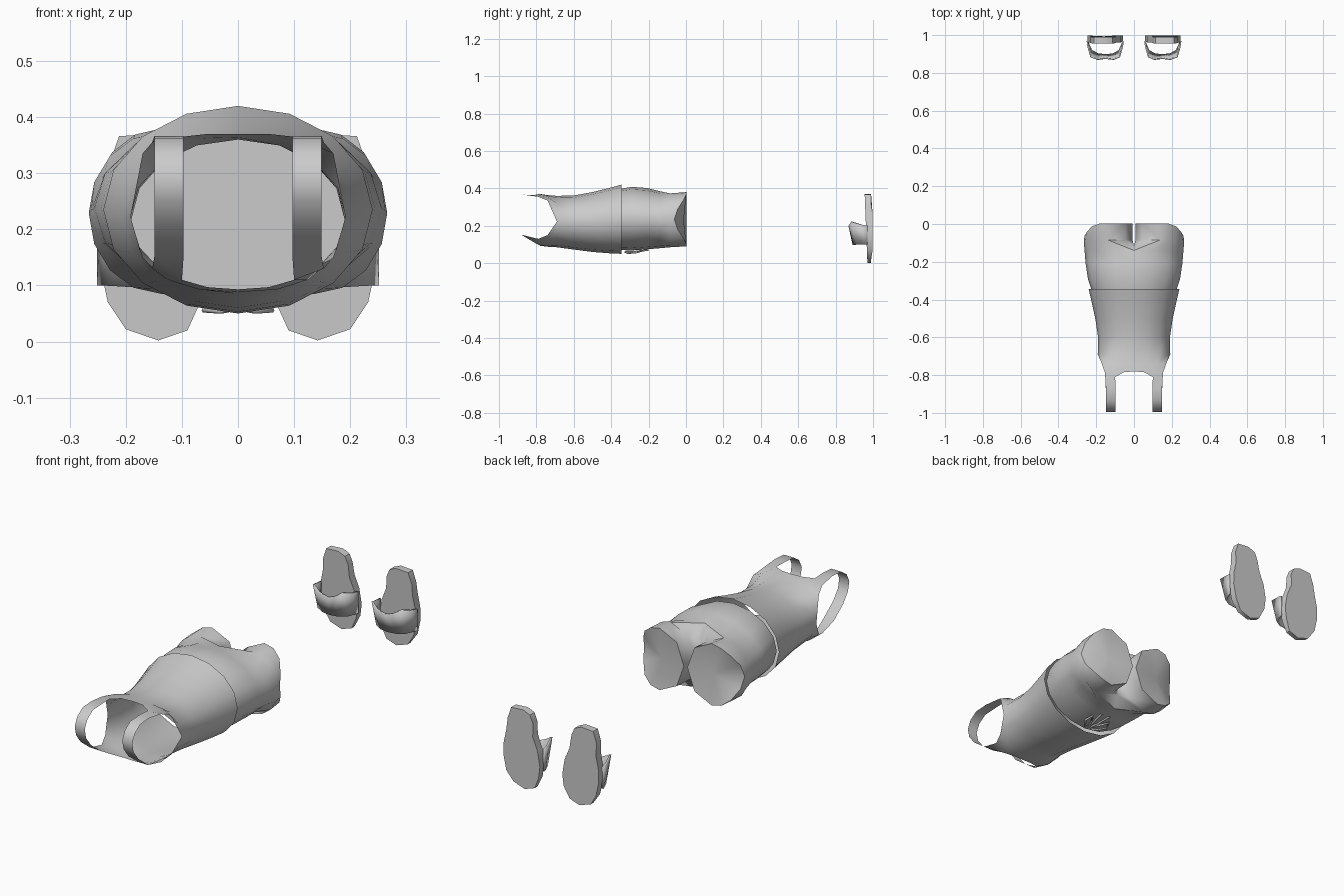
import bpy, bmesh
from math import sin, cos, radians, pi

if "Cube" in bpy.data.objects:
    bpy.data.objects.remove(bpy.data.objects["Cube"])


def finish(bm, name, angle=50):
    bmesh.ops.recalc_face_normals(bm, faces=bm.faces[:])
    me = bpy.data.meshes.new(name)
    bm.to_mesh(me)
    bm.free()
    ob = bpy.data.objects.new(name, me)
    bpy.context.collection.objects.link(ob)
    bpy.ops.object.select_all(action='DESELECT')
    ob.select_set(True)
    bpy.context.view_layer.objects.active = ob
    bpy.ops.object.shade_smooth_by_angle(angle=radians(angle))
    return ob


def ring(bm, y, half, z0, z1, n=16):
    zc, h = (z0 + z1) / 2, (z1 - z0) / 2
    return [bm.verts.new((half * cos(2 * pi * k / n), y, zc + h * sin(2 * pi * k / n)))
            for k in range(n)]


def bridge(bm, a, b, closed=True):
    n = len(a)
    for i in range(n if closed else n - 1):
        j = (i + 1) % n
        quad = list(dict.fromkeys((a[i], a[j], b[j], b[i])))
        if len(quad) > 2:
            bm.faces.new(quad)


# Tank top: tube body, then an upper and a lower panel joined by shoulder straps
bm = bmesh.new()
prev = None
for y, half, z0, z1 in [(-.345, .24, .05, .42), (-.41, .225, .053, .402), (-.5, .205, .06, .38),
                        (-.6, .19, .073, .362), (-.69, .192, .085, .36)]:
    r = ring(bm, y, half, z0, z1)
    if prev:
        bridge(bm, prev, r)
    prev = r

armhole_x = (.17, .125, .07, 0)
neck = [(.153, -.79), (.1, -.81), (.055, -.785), (0, -.78)]
ends = {}
for top in (1, -1):
    z_row = [(.335, .355, .362, .364), (.355, .365, .37, .37)] if top > 0 else \
            [(.15, .11, .093, .088), (.13, .11, .097, .093)]
    ks = range(0, 9) if top > 0 else [(16 - k) % 16 for k in range(0, 9)]
    base = [prev[k] for k in ks]
    rows = []
    for i in range(2):
        half_row = [((armhole_x[c], -.74) if i == 0 else neck[c]) + (z_row[i][c],) for c in range(4)]
        pts = half_row + [(-x, y, z) for x, y, z in half_row[2::-1]]
        rows.append([bm.verts.new(p) for p in pts])
    bridge(bm, base[1:8], rows[0], False)
    bridge(bm, rows[0], rows[1], False)
    bm.faces.new((base[0], base[1], rows[0][0]))
    bm.faces.new((base[8], base[7], rows[0][6]))
    ends[top] = rows[1]
strap_path = [(-.87, .366), (-.935, .362), (-.975, .335), (-.995, .295), (-.985, .25),
              (-.95, .205), (-.88, .152)]
for s, a, b in ((1, 0, 1), (-1, 6, 5)):
    row = [ends[1][a], ends[1][b]]
    for y, z in strap_path:
        new = [bm.verts.new((s * .149, y, z)), bm.verts.new((s * .097, y, z))]
        bridge(bm, row, new, False)
        row = new
    bridge(bm, row, [ends[-1][a], ends[-1][b]], False)
finish(bm, "tank_top")

# Shorts: closed waist, hips, two short legs with slanted closed ends
bm = bmesh.new()
prev = None
for y, half, z0, z1 in [(-.35, .225, .07, .398), (-.29, .244, .068, .408), (-.21, .256, .074, .402),
                        (-.14, .262, .08, .385)]:
    r = ring(bm, y, half, z0, z1)
    if prev:
        bridge(bm, prev, r)
    else:
        bm.faces.new(r)
    prev = r
crotch = [bm.verts.new((0, -.115, z)) for z in (.32, .23, .14)]
for s in (1, -1):
    ks = [(12 + j) % 16 if s > 0 else (12 - j) % 16 for j in range(9)]
    row = [prev[k] for k in ks] + crotch
    angles = [radians(-90 + 22.5 * j) for j in range(9)] + [radians(a) for a in (135, 180, 225)]
    for y, cx, w, z0, z1, notch in [(-.085, .137, .129, .085, .373, 0),
                                    (.003, .135, .126, .09, .38, .065)]:
        new = []
        for a in angles:
            out = max(cos(a), 0) ** 4
            new.append(bm.verts.new((s * (cx + w * cos(a)), y - notch * out,
                                     (z0 + z1) / 2 + (z1 - z0) / 2 * sin(a))))
        bridge(bm, row, new)
        row = new
    mid = bm.verts.new((s * .135, -.012, .23))
    for i in range(12):
        bm.faces.new((row[i], row[(i + 1) % 12], mid))
finish(bm, "shorts")

# Drawstring bow under the waist
cu = bpy.data.curves.new("drawstring_bow", 'CURVE')
cu.dimensions = '3D'
cu.bevel_depth = .005
cu.bevel_resolution = 1
for s in (1, -1):
    for pts in ([(0, -.325, .06), (.03, -.31, .054), (.06, -.27, .056), (.05, -.235, .066),
                 (.03, -.26, .06), (0, -.325, .06)],
                [(0, -.325, .06), (.012, -.27, .062), (.022, -.2, .071)]):
        sp = cu.splines.new('POLY')
        sp.points.add(len(pts) - 1)
        for p, (x, y, z) in zip(sp.points, pts):
            p.co = (s * x, y, z, 1)
bow = bpy.data.objects.new("drawstring_bow", cu)
bpy.context.collection.objects.link(bow)

# Sandals: upright soles with a slanted strap across the foot
outline = [(.142, .002), (.2, .022), (.232, .07), (.247, .14), (.245, .2), (.232, .26), (.23, .315),
           (.212, .366), (.15, .37), (.115, .355), (.1, .32), (.095, .26), (.07, .2), (.058, .13),
           (.065, .075), (.09, .02)]
arch_low = [(.247, .97), (.237, .945), (.225, .918), (.19, .9), (.15, .895), (.11, .9), (.078, .918),
            (.066, .945), (.058, .97)]
arch_high = [(.247, .97), (.243, .94), (.228, .885), (.19, .872), (.15, .878), (.11, .872),
             (.077, .885), (.062, .94), (.058, .97)]
low_z = (.1, .1, .1, .098, .097, .098, .1, .1, .1)
high_z = (.2, .205, .222, .2, .185, .2, .222, .205, .2)
for s, side in ((1, "right"), (-1, "left")):
    bm = bmesh.new()
    front = [bm.verts.new((s * x, .97 - .04 * z, z)) for x, z in outline]
    back = [bm.verts.new((s * x, .99 + (.008 if .05 < z < .3 else 0), z)) for x, z in outline]
    bridge(bm, front, back)
    bm.faces.new(front)
    bm.faces.new(back)
    finish(bm, side + "_sole", 40)
    bm = bmesh.new()
    low = [bm.verts.new((s * x, y, z)) for (x, y), z in zip(arch_low, low_z)]
    high = [bm.verts.new((s * x, y, z)) for (x, y), z in zip(arch_high, high_z)]
    bridge(bm, low, high, False)
    strap = finish(bm, side + "_sandal_strap", 40)
    mod = strap.modifiers.new("thickness", 'SOLIDIFY')
    mod.thickness = .008
    mod.offset = 0
